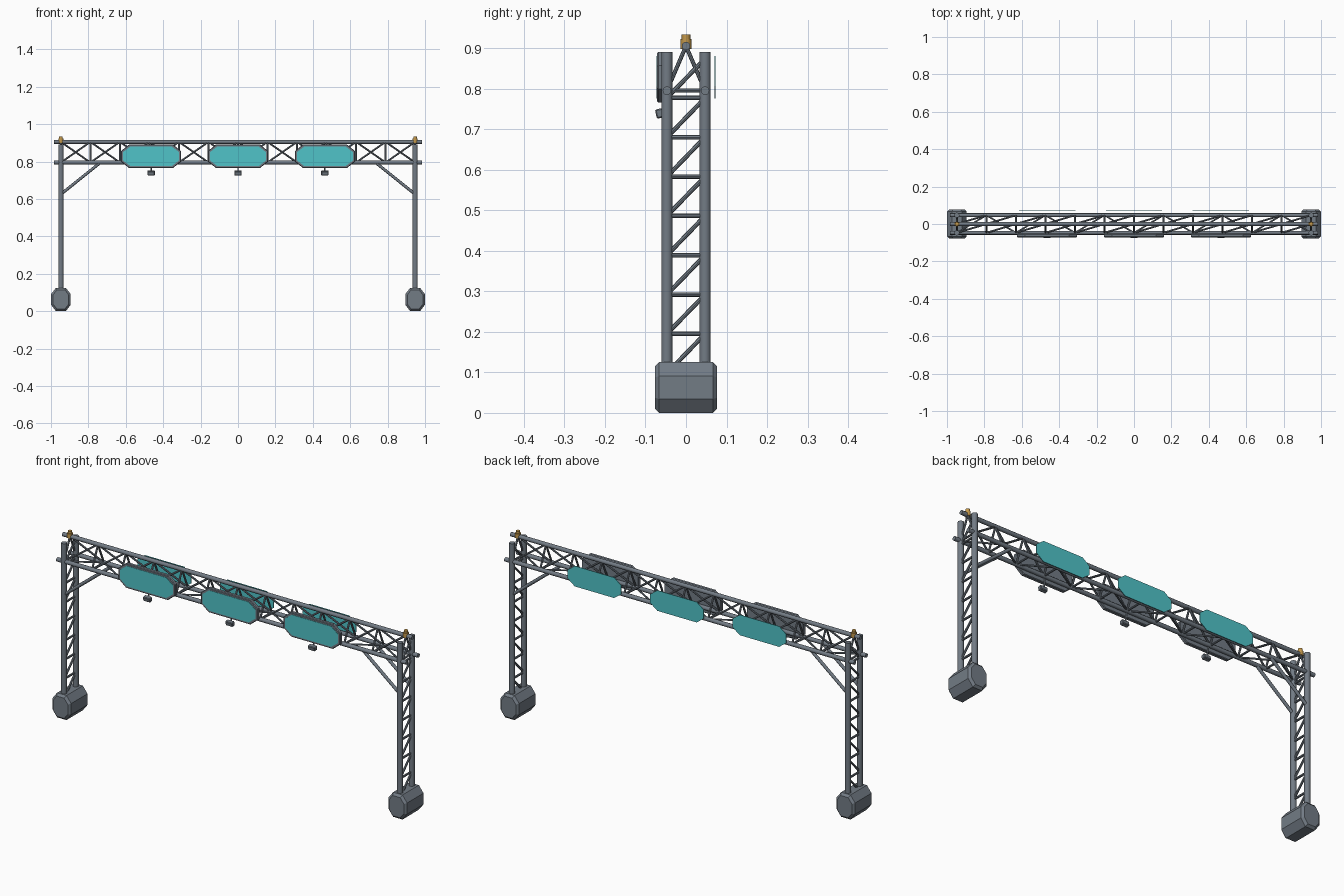
import bpy, bmesh, math
from mathutils import Vector, Matrix

if "Cube" in bpy.data.objects:
    bpy.data.objects.remove(bpy.data.objects["Cube"])


def material(name, rgb):
    m = bpy.data.materials.new(name)
    m.diffuse_color = (*rgb, 1)
    m.use_nodes = True
    m.node_tree.nodes["Principled BSDF"].inputs["Base Color"].default_value = m.diffuse_color
    return m


STEEL = material("steel grey", (0.17, 0.20, 0.235))
TEAL = material("teal panel", (0.08, 0.55, 0.58))
AMBER = material("amber lamp", (0.56, 0.32, 0.07))


def finish(name, bm, mat, smooth=True):
    bmesh.ops.recalc_face_normals(bm, faces=bm.faces)
    me = bpy.data.meshes.new(name)
    bm.to_mesh(me)
    bm.free()
    me.materials.append(mat)
    ob = bpy.data.objects.new(name, me)
    bpy.context.collection.objects.link(ob)
    if smooth:
        bpy.ops.object.select_all(action='DESELECT')
        ob.select_set(True)
        bpy.context.view_layer.objects.active = ob
        bpy.ops.object.shade_smooth_by_angle(angle=math.radians(40))
    return ob


def tubes(name, segments, radius, sides=10, mat=STEEL):
    """One object holding a round bar for every (start, end) pair."""
    bm = bmesh.new()
    for a, b in segments:
        a, b = Vector(a), Vector(b)
        d = b - a
        mtx = Matrix.Translation((a + b) / 2) @ d.to_track_quat('Z', 'Y').to_matrix().to_4x4()
        bmesh.ops.create_cone(bm, cap_ends=True, segments=sides, radius1=radius,
                              radius2=radius, depth=d.length, matrix=mtx)
    return finish(name, bm, mat)


def octagon_plate(name, cx, cz, w, h, cut_x, cut_z, y0, y1, mat, bevel=0.0):
    """Chamfered rectangle in x/z, extruded from y0 to y1."""
    x, z = w / 2, h / 2
    pts = [(-x + cut_x, -z), (x - cut_x, -z), (x, -z + cut_z), (x, z - cut_z),
           (x - cut_x, z), (-x + cut_x, z), (-x, z - cut_z), (-x, -z + cut_z)]
    bm = bmesh.new()
    f = bm.faces.new([bm.verts.new((cx + px, y0, cz + pz)) for px, pz in pts])
    ext = bmesh.ops.extrude_face_region(bm, geom=[f])
    vs = [g for g in ext['geom'] if isinstance(g, bmesh.types.BMVert)]
    bmesh.ops.translate(bm, vec=(0, y1 - y0, 0), verts=vs)
    if bevel:
        rims = [e for e in bm.edges if abs(e.verts[0].co.y - e.verts[1].co.y) < 1e-6]
        bmesh.ops.bevel(bm, geom=rims, offset=bevel, segments=1, affect='EDGES')
    return finish(name, bm, mat, smooth=False)


PX, PY = 0.947, 0.047        # post positions
LOW, TOP = 0.795, 0.905      # chord heights

# Support towers at both ends
for s, side in ((-1, "left"), (1, "right")):
    x = s * PX
    octagon_plate(side + "_footing", x, 0.0625, 0.105, 0.125, 0.026, 0.034,
                  -0.077, 0.077, STEEL, bevel=0.011)
    tubes(side + "_posts", [((x, y, 0.10), (x, y, 0.89)) for y in (-PY, PY)], 0.014, 14)
    lacing = []
    for i in range(8):
        z = 0.098 + i * 0.097
        if i:
            lacing.append(((x, -PY, z), (x, PY, z)))
        lacing.append(((x, -PY, z), (x, PY, z + 0.097)))
    tubes(side + "_tower_lacing", lacing, 0.0055, 8)
    tubes(side + "_knee_braces",
          [((x, y, 0.625), (s * 0.735, y, LOW)) for y in (-PY, PY)], 0.008)
    # Amber beacon above the tower
    tubes(side + "_beacon", [((x, 0, 0.898), (x, 0, 0.922))], 0.0135, 10, AMBER)
    tubes(side + "_beacon_cap", [((x, 0, 0.920), (x, 0, 0.933))], 0.0105, 10, AMBER)

# Triangular truss: three chords
tubes("truss_chords", [((-0.985, y, z), (0.985, y, z))
                       for y, z in ((-PY, LOW), (PY, LOW), (0, TOP))], 0.0105, 12)

# Web bars of the truss
N = 12
nodes = [-PX + 2 * PX * i / N for i in range(N + 1)]
frames, web, lateral = [], [], []
for x in nodes:
    frames += [((x, y, LOW), (x, 0, TOP)) for y in (-PY, PY)]
    frames.append(((x, -PY, LOW), (x, PY, LOW)))
for i, (a, b) in enumerate(zip(nodes, nodes[1:])):
    web.append(((a, -PY, LOW), (b, 0, TOP)))
    web.append(((b, PY, LOW), (a, 0, TOP)))
    y = PY if i % 2 else -PY
    lateral.append(((a, y, LOW), (b, -y, LOW)))
tubes("truss_frames", frames, 0.005, 8)
tubes("truss_diagonals", web, 0.005, 8)
tubes("truss_lateral_bracing", lateral, 0.0045, 8)

# Sign panels, back panels and small lamps
for cx, tag in ((-0.465, "left"), (0, "middle"), (0.465, "right")):
    octagon_plate(tag + "_sign_housing", cx, 0.828, 0.32, 0.125, 0.042, 0.034,
                  -0.071, -0.052, STEEL, bevel=0.003)
    octagon_plate(tag + "_sign_face", cx, 0.828, 0.298, 0.104, 0.038, 0.029,
                  -0.073, -0.069, TEAL)
    octagon_plate(tag + "_back_panel", cx, 0.828, 0.302, 0.104, 0.040, 0.030,
                  0.070, 0.073, TEAL)
    bm = bmesh.new()
    bmesh.ops.create_cube(bm, size=1, matrix=Matrix.Translation((cx, -0.064, 0.739))
                          @ Matrix.Rotation(math.radians(12), 4, 'X')
                          @ Matrix.Diagonal((0.040, 0.021, 0.023, 1)))
    bmesh.ops.bevel(bm, geom=bm.edges[:], offset=0.003, segments=1, affect='EDGES')
    finish(tag + "_lamp", bm, STEEL, smooth=False)
    tubes(tag + "_lamp_arm", [((cx, -0.058, 0.741), (cx, -PY, LOW))], 0.004, 8)
